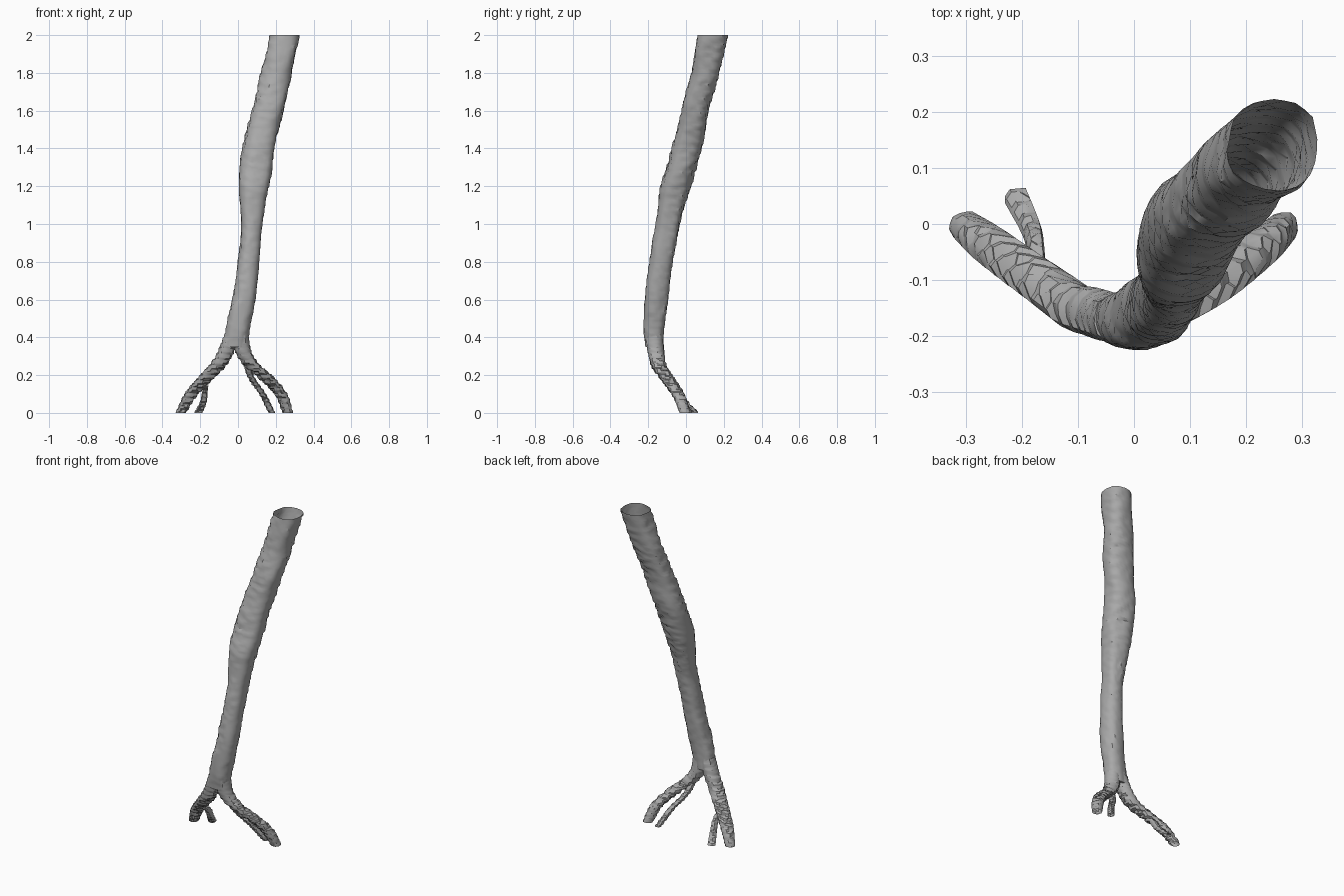
import bpy, bmesh, math
from mathutils import Vector, noise

if "Cube" in bpy.data.objects:
    bpy.data.objects.remove(bpy.data.objects["Cube"])

grey = bpy.data.materials.new("vessel_grey")
grey.use_nodes = True
grey.diffuse_color = (0.4, 0.4, 0.4, 1)
grey.node_tree.nodes["Principled BSDF"].inputs["Base Color"].default_value = (0.4, 0.4, 0.4, 1)


def sample(path, z):
    """Smooth centre and radii (x, y, rx, ry) of a falling path at height z."""
    n = len(path)
    i = next((k for k in range(n - 1) if z >= path[k + 1][0]), n - 2)
    a, b = path[i], path[i + 1]
    before, after = path[max(i - 1, 0)], path[min(i + 2, n - 1)]
    span = b[0] - a[0]
    t = min(max((z - a[0]) / span, 0), 1)
    out = []
    for k in range(1, 5):
        m0 = (b[k] - before[k]) / (b[0] - before[0]) * span
        m1 = (after[k] - a[k]) / (after[0] - a[0]) * span
        out.append((2*t**3 - 3*t*t + 1) * a[k] + (t**3 - 2*t*t + t) * m0
                   + (3*t*t - 2*t**3) * b[k] + (t**3 - t*t) * m1)
    return out


def vessel(name, path, sides, spacing, layer, terrace, rough):
    """Closed tube of level, slightly squared rings, terraced in ragged layers."""
    top, bottom = path[0][0], path[-1][0]
    count = round((top - bottom) / spacing)
    bm = bmesh.new()
    rings = []
    for i in range(count + 1):
        z = top + (bottom - top) * i / count
        ring = []
        for j in range(sides):
            angle = math.tau * (j + 0.5) / sides
            c, s = math.cos(angle), math.sin(angle)
            # the layer edges wander round the tube
            shift = layer * 1.5 * noise.noise(Vector((c * 2.5, s * 2.5, z * 5)))
            step = (math.floor((z + shift) / layer) + 0.5) * layer - shift
            x, y, rx, ry = sample(path, z + (step - z) * terrace)
            bump = 1 + rough * noise.noise(Vector((c * 1.4, s * 1.4, z * 7)))
            bump *= 1 + 0.06 * math.sin(2 * angle) ** 2
            ring.append(bm.verts.new((x + rx * bump * c, y + ry * bump * s, z)))
        rings.append(ring)
    for upper, lower in zip(rings, rings[1:]):
        for j in range(sides):
            k = (j + 1) % sides
            bm.faces.new((upper[j], lower[j], lower[k], upper[k]))
    bm.faces.new(rings[0])
    bm.faces.new(rings[-1][::-1])
    bmesh.ops.recalc_face_normals(bm, faces=bm.faces)
    mesh = bpy.data.meshes.new(name)
    bm.to_mesh(mesh)
    bm.free()
    mesh.materials.append(grey)
    obj = bpy.data.objects.new(name, mesh)
    bpy.context.collection.objects.link(obj)
    return obj


# Main trunk: height, centre x, centre y, radius x, radius y
trunk = vessel("vessel_trunk", [
    (2.0, .25, .142, .079, .081), (1.8, .204, .103, .081, .075),
    (1.6, .156, .05, .083, .073), (1.4, .108, .005, .086, .078),
    (1.2, .082, -.055, .08, .078), (1.0, .073, -.095, .056, .065),
    (.8, .057, -.132, .058, .06), (.6, .028, -.158, .06, .063),
    (.45, .0, -.169, .065, .054), (.35, -.012, -.167, .06, .045)],
    26, .0125, .06, .5, .1)

# Two main branches and their thin side branches
branches = [
    vessel("right_branch", [
        (.42, -.03, -.168, .04, .044), (.32, -.065, -.158, .042, .042),
        (.25, -.11, -.145, .045, .04), (.19, -.165, -.105, .043, .038),
        (.1, -.245, -.045, .036, .033), (0, -.302, -.003, .028, .026)],
        14, .006, .03, .6, .12),
    vessel("left_branch", [
        (.42, .015, -.168, .04, .044), (.32, .03, -.16, .042, .042),
        (.25, .075, -.142, .042, .038), (.19, .145, -.102, .04, .036),
        (.1, .228, -.043, .034, .033), (0, .266, -.006, .028, .027)],
        14, .006, .03, .6, .12),
    vessel("right_side_branch", [
        (.145, -.17, -.085, .014, .022), (.115, -.174, -.045, .015, .022),
        (.06, -.182, -.01, .018, .02), (0, -.208, .045, .023, .022)],
        10, .006, .022, .6, .15),
    vessel("left_side_branch", [
        (.25, .048, -.14, .018, .02), (.19, .068, -.105, .018, .019),
        (.1, .13, -.045, .018, .019), (0, .181, .015, .018, .019)],
        10, .006, .022, .6, .15),
]

# Join the branches into the trunk
for branch in branches:
    union = trunk.modifiers.new(branch.name, 'BOOLEAN')
    union.operation = 'UNION'
    union.solver = 'EXACT'
    union.object = branch
bpy.context.view_layer.objects.active = trunk
trunk.select_set(True)
for modifier in list(trunk.modifiers):
    bpy.ops.object.modifier_apply(modifier=modifier.name)
for branch in branches:
    bpy.data.objects.remove(branch)

# Open the cut ends
bm = bmesh.new()
bm.from_mesh(trunk.data)
ends = [f for f in bm.faces if abs(f.normal.z) > 0.99
        and (f.calc_center_median().z > 1.999 or f.calc_center_median().z < 0.001)]
bmesh.ops.delete(bm, geom=ends, context='FACES')
bm.to_mesh(trunk.data)
bm.free()

bpy.ops.object.shade_smooth_by_angle(angle=math.radians(35))
